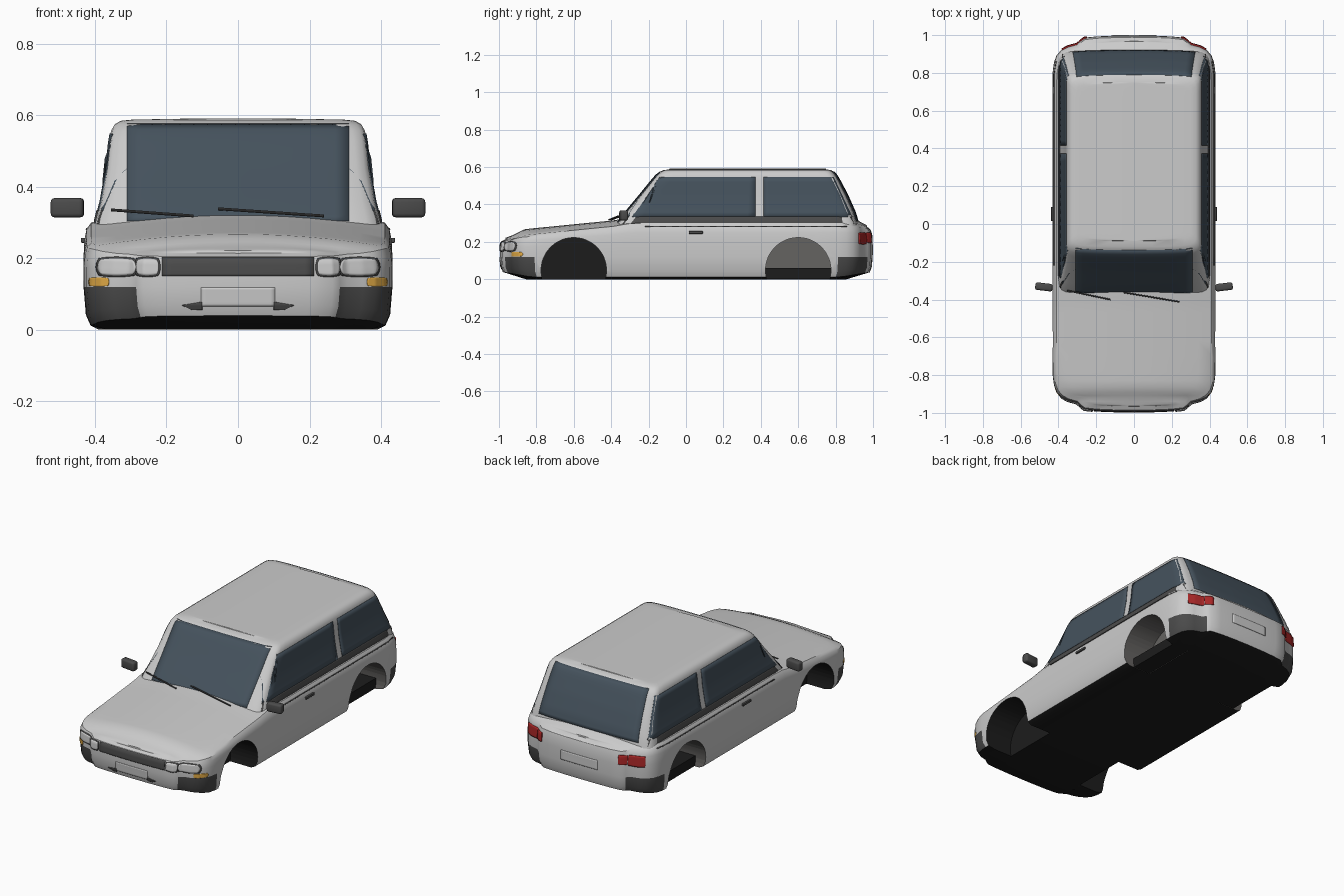
import bpy, bmesh, math
from mathutils import Vector
from mathutils.bvhtree import BVHTree

if "Cube" in bpy.data.objects:
    bpy.data.objects.remove(bpy.data.objects["Cube"])


def mat(name, r, g, b):
    m = bpy.data.materials.new(name)
    m.diffuse_color = (r, g, b, 1)
    m.use_nodes = True
    m.node_tree.nodes["Principled BSDF"].inputs["Base Color"].default_value = m.diffuse_color
    return m


PAINT = mat("paint", .75, .75, .75)
DARK = mat("dark_plastic", .07, .07, .07)
UNDER = mat("underbody", .012, .012, .012)
LINER = mat("liner", .13, .125, .12)
GLASS = mat("glass", .06, .085, .11)
LENS = mat("lens", .68, .68, .68)
RED = mat("red_lens", .4, .02, .02)
AMBER = mat("amber_lens", .75, .4, .06)


def finish(name, bm, mats, angle=35):
    me = bpy.data.meshes.new(name)
    bm.to_mesh(me)
    bm.free()
    ob = bpy.data.objects.new(name, me)
    bpy.context.collection.objects.link(ob)
    for m in mats:
        me.materials.append(m)
    smooth(ob, angle)
    return ob


def smooth(ob, angle=35):
    bpy.ops.object.select_all(action='DESELECT')
    ob.select_set(True)
    bpy.context.view_layer.objects.active = ob
    bpy.ops.object.shade_smooth_by_angle(angle=math.radians(angle))


def interp(table, t):
    for (a, va), (b, vb) in zip(table, table[1:]):
        if t <= b:
            return va + (vb - va) * max(0, (t - a) / (b - a))
    return table[-1][1]


def loft(half, levels, crown):
    """Stack mirrored plan outlines, cap the bottom flat and the top crowned."""
    bm = bmesh.new()
    m = len(half) - 1
    plan = half + [(-x, y) for x, y in half[m - 1:0:-1]]
    n = len(plan)
    rings = [[bm.verts.new(f(x, y)) for x, y in plan] for f in levels]
    for a, b in zip(rings, rings[1:]):
        for i in range(n):
            j = (i + 1) % n
            bm.faces.new((a[i], a[j], b[j], b[i]))
    bm.faces.new(rings[0])
    top, rows, k = rings[-1], [], 12
    for i in range(m + 1):
        r, l = top[i], top[-i % n]
        if r is l:
            rows.append([r] * (k + 1))
            continue
        row = [r]
        for j in range(1, k):
            p = r.co.lerp(l.co, j / k)
            p.z += crown(p.y) * (1 - (1 - 2 * j / k) ** 2)
            row.append(bm.verts.new(p))
        rows.append(row + [l])
    for a, b in zip(rows, rows[1:]):
        for j in range(k):
            bm.faces.new(list(dict.fromkeys((a[j], a[j + 1], b[j + 1], b[j]))))
    bmesh.ops.recalc_face_normals(bm, faces=bm.faces)
    return bm


# Lower body
front = [(0, -.995), (.1, -.994), (.2, -.99), (.265, -.983), (.285, -.968), (.305, -.948),
         (.35, -.936), (.385, -.918), (.41, -.89), (.423, -.855), (.43, -.81)]
sides = [(.432, -.72 + .08 * i) for i in range(19)]
half = front + sides + [(x, -y + .003) for x, y in reversed(front)]
TOP = [(-1, .213), (-.95, .22), (-.9, .235), (-.4, .283), (-.3, .3), (.9, .3), (.95, .295), (1, .28)]
BOT = [(-1, .04), (-.84, .012), (.84, .012), (1, .038)]


def low(sx, sy, dz):
    return lambda x, y: (x * sx, y * sy, interp(BOT, y) + dz)


def high(sx, sy, f):
    return lambda x, y: (x * sx, y * sy, .12 + (interp(TOP, y) - .12) * f)


levels = [lambda x, y: (x * .9, y * .86, 0), low(.955, .985, 0), low(.985, .996, .03), high(1, 1, 0),
          high(1, 1, .45), high(.995, .998, .72), high(.98, .99, .9), high(.95, .97, 1)]
bm = loft(half, levels, lambda y: .032 * min(1, max(0, (1 - abs(y)) / .14)))
for f in bm.faces:
    c = f.calc_center_median()
    if f.normal.z < -.6:
        f.material_index = 1
    elif c.z < .118 and abs(c.y) > .82 and abs(c.x) > .275:
        f.material_index = 2
body = finish("body", bm, [PAINT, UNDER, DARK])

# Wheel arches cut into the body
for s in (-1, 1):
    for y, m in ((-.6, UNDER), (.6, LINER)):
        bpy.ops.mesh.primitive_cylinder_add(vertices=48, radius=.175, depth=.36,
                                            location=(s * .43, y, .048), rotation=(0, math.pi / 2, 0))
        cut = bpy.context.object
        cut.data.materials.append(m)
        bpy.context.view_layer.objects.active = body
        mod = body.modifiers.new("arch", 'BOOLEAN')
        mod.object, mod.operation, mod.solver = cut, 'DIFFERENCE', 'EXACT'
        mod.material_mode = 'TRANSFER'
        bpy.ops.object.modifier_apply(modifier="arch")
        bpy.data.objects.remove(cut)
smooth(body)

# Cabin: z, front y, rear y, half width
CAB = [(.27, -.395, .93, .402), (.31, -.365, .92, .397), (.36, -.325, .905, .384), (.45, -.25, .865, .368),
       (.53, -.185, .823, .36), (.556, -.163, .808, .355), (.574, -.143, .793, .345), (.584, -.12, .775, .328),
       (.587, -.09, .75, .30)]
nose = [(0, 0), (.3, .001), (.6, .003), (.8, .007), (.9, .012), (.96, .022), (.99, .036), (1, .055)]
chalf = nose + [(1, .1 * i) for i in range(1, 10)] + [(u, 1 - v) for u, v in reversed(nose)]


def cab(z, yf, yb, w):
    return lambda u, v: (w * u, yf + (yb - yf) * v, z)


cabin = finish("cabin", loft(chalf, [cab(*c) for c in CAB], lambda y: .004), [PAINT])


def tree(ob):
    b = bmesh.new()
    b.from_mesh(ob.data)
    t = BVHTree.FromBMesh(b)
    b.free()
    return t


BODY, CABIN = tree(body), tree(cabin)


def panel(name, target, view, quad, m, off=.003, rnd=0.0, nu=16, nv=8):
    """Project a quad (optionally rounded) onto a surface along a view direction."""
    d = {'front': (0, 1, 0), 'rear': (0, -1, 0), 'right': (-1, 0, 0), 'left': (1, 0, 0)}[view]
    d = Vector(d)
    q = [Vector(p) for p in quad]
    bm = bmesh.new()
    grid = []
    for j in range(nv + 1):
        row = []
        for i in range(nu + 1):
            u, v = 2 * i / nu - 1, 2 * j / nv - 1
            u, v = u * math.sqrt(1 - rnd * v * v / 2), v * math.sqrt(1 - rnd * u * u / 2)
            s, t = (u + 1) / 2, (v + 1) / 2
            p = q[0].lerp(q[1], s).lerp(q[3].lerp(q[2], s), t)
            o = Vector((p.x, 0, p.y) if d.y else (0, p.x, p.y)) - d * 3
            hit = target.ray_cast(o, d)[0] or target.find_nearest(o + d * 2)[0]
            row.append(bm.verts.new(hit - d * off))
        grid.append(row)
    for a, b in zip(grid, grid[1:]):
        for i in range(nu):
            bm.faces.new((a[i], a[i + 1], b[i + 1], b[i]))
    bm.normal_update()
    if sum(f.normal.dot(d) for f in bm.faces) > 0:
        bmesh.ops.reverse_faces(bm, faces=bm.faces)
    ob = finish(name, bm, [m])
    sol = ob.modifiers.new("thickness", 'SOLIDIFY')
    sol.thickness, sol.offset = off * 1.5, -1
    return ob


def rect(x0, x1, z0, z1):
    return [(x0, z0), (x1, z0), (x1, z1), (x0, z1)]


def box(name, lo, hi, m, bevel=0):
    bm = bmesh.new()
    bmesh.ops.create_cube(bm, size=1)
    for v in bm.verts:
        v.co = [(a + b) / 2 + c * (b - a) for a, b, c in zip(lo, hi, v.co)]
    if bevel:
        bmesh.ops.bevel(bm, geom=bm.edges[:], offset=bevel, segments=3, affect='EDGES', profile=.5)
    return finish(name, bm, [m])


# Windscreen, rear window and front panels
panel("windscreen", CABIN, 'front', rect(-.31, .31, .305, .577), GLASS, nv=16)
panel("rear_window", CABIN, 'rear', [(-.325, .312), (.325, .312), (.305, .577), (-.305, .577)], GLASS, nv=16)
panel("grille", BODY, 'front', rect(-.213, .213, .15, .203), DARK)
panel("front_plate", BODY, 'front', rect(-.104, .104, .065, .118), LENS)
panel("rear_plate", BODY, 'rear', rect(-.12, .12, .13, .185), LENS)

# Parts repeated on both sides
for s, side in ((-1, 'left'), (1, 'right')):
    panel("front_side_window", CABIN, side, [(-.318, .333), (.372, .333), (.372, .548), (-.175, .548)], GLASS)
    panel("rear_side_window", CABIN, side, [(.415, .333), (.89, .333), (.79, .548), (.415, .548)], GLASS)
    panel("window_sill", CABIN, side, [(-.34, .296), (.9, .296), (.885, .335), (-.315, .335)], DARK, .005)
    panel("side_trim", BODY, side, rect(-.22, .86, .28, .285), DARK, nv=1)
    # Lamps
    for name, x0, x1 in (("inner", .217, .29), ("outer", .282, .398)):
        panel(name + "_lamp_rim", BODY, 'front', rect(s * x0, s * x1, .147, .204), DARK, .004, .55)
        panel(name + "_lamp", BODY, 'front', rect(s * (x0 + .005), s * (x1 - .005), .152, .199), LENS, .007, .55)
    panel("indicator", BODY, 'front', rect(s * .362, s * .418, .121, .146), AMBER, .004, .4)
    panel("tail_lamp_inner", BODY, 'rear', rect(s * .25, s * .295, .195, .25), RED, .006, .2)
    panel("tail_lamp_outer", BODY, 'rear', rect(s * .297, s * .385, .187, .25), RED, .008, .2)
    panel("bumper_slot", BODY, 'front', [(s * .1, .055), (s * .13, .055), (s * .157, .068), (s * .1, .078)], DARK)
    # Handle, mirror and the floor seen inside the rear arch
    xs = sorted((s * .425, s * .439))
    box("door_handle", (xs[0], .015, .243), (xs[1], .09, .257), DARK, .003)
    mirror = box("mirror", (-.046, -.02, -.027), (.046, .02, .027), DARK, .011)
    mirror.location = (s * .477, -.333, .341)
    mirror.rotation_euler = (0, 0, s * .12)
    xs = sorted((s * .22, s * .36))
    box("arch_floor", (xs[0], .42, .002), (xs[1], .78, .06), UNDER)

# Wipers
for a, b in (((-.355, -.352, .335), (-.125, -.4, .318)), ((-.055, -.362, .338), (.24, -.412, .318))):
    a, b = Vector(a), Vector(b)
    d = b - a
    bpy.ops.mesh.primitive_cylinder_add(vertices=8, radius=.004, depth=d.length, location=(a + b) / 2,
                                        rotation=d.to_track_quat('Z', 'Y').to_euler())
    bpy.context.object.name = "wiper"
    bpy.context.object.data.materials.append(DARK)
